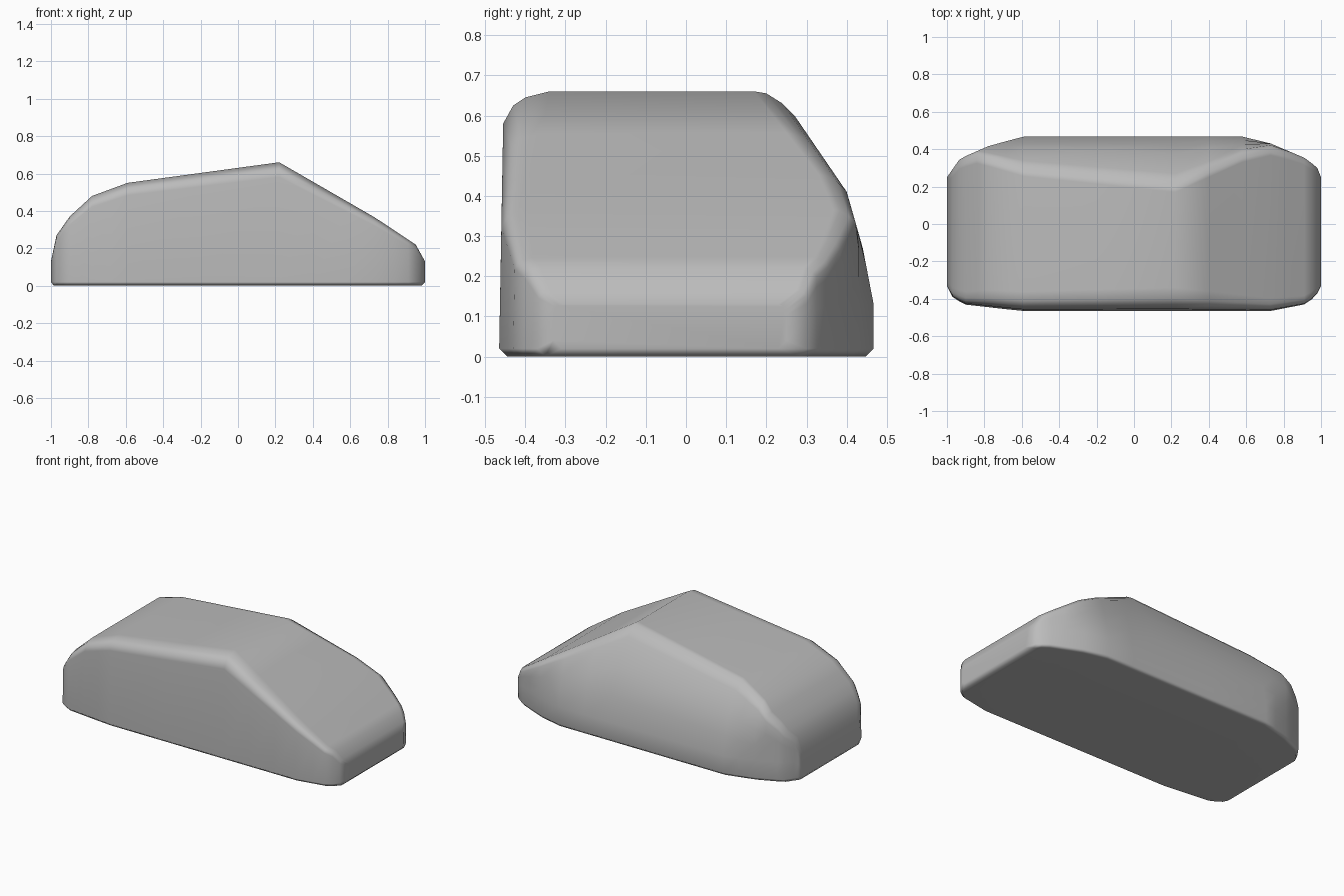
import bpy, bmesh

if "Cube" in bpy.data.objects:
    bpy.data.objects.remove(bpy.data.objects["Cube"])


def interp(points, t):
    """Piecewise linear curve lookup."""
    if t <= points[0][0]:
        return points[0][1]
    for (a, va), (b, vb) in zip(points, points[1:]):
        if t <= b:
            return va + (vb - va) * (t - a) / (b - a)
    return points[-1][1]


# Roof line, front and back plan outlines, and the lean of the back wall
roof = [(-1, .13), (-.97, .27), (-.9, .37), (-.78, .48), (-.59, .55),
        (.22, .66), (.74, .36), (.95, .22), (1, .13)]
front_plan = [(-1, .33), (-.97, .39), (-.91, .43), (-.6, .465),
              (.73, .465), (.91, .43), (.97, .39), (1, .33)]
back_plan = [(-1, .25), (-.93, .35), (-.77, .42), (-.59, .467),
             (.58, .467), (.72, .435), (.92, .35), (.98, .3), (1, .25)]
back_lean = [(.13, .467), (.27, .44), (.41, .40), (.60, .27), (.655, .2)]
CREST = .22
stations = [-1, -.985, -.97, -.935, -.9, -.84, -.78, -.68, -.59, -.2,
            CREST, .4, .58, .73, .84, .91, .95, .98, 1]


def section(x):
    """Cross-section at x: front wall, rolled top edges, leaning back wall."""
    h, f, b = interp(roof, x), interp(front_plan, x), interp(back_plan, x)
    k = h / .66
    low = .02 if abs(x) == 1 else 0
    pts = [(-f + .02, low), (-f, low + .02)]
    edge = f - .01 * k
    for inset, drop in ((0, .08), (.025, .035), (.055, .015), (.115, 0)):
        pts.append((-edge + inset * k, h - drop * k))
    wall = lambda z: min(interp(back_lean, z), b)
    top = h - .06 * k
    for inset, drop in ((.1, 0), (.07, .005), (.03, .03), (0, .06)):
        pts.append((wall(top) - inset * k, h - drop * k))
    foot = min(.13, top * .6)
    for t in (.33, .67, 1):
        z = top + (foot - top) * t
        pts.append((wall(z), z))
    pts += [(b, low + .02), (b - .02, low)]
    return [(x, y, z) for y, z in pts]


# Loft the body through the sections
bm = bmesh.new()
rings = [[bm.verts.new(p) for p in section(x)] for x in stations]
n = len(rings[0])
for r, s in zip(rings, rings[1:]):
    for i in range(n):
        j = (i + 1) % n
        bm.faces.new((r[i], r[j], s[j], s[i]))
bm.faces.new(rings[0])
bm.faces.new(rings[-1])
bmesh.ops.recalc_face_normals(bm, faces=bm.faces)
for face in bm.faces:
    face.smooth = True

# Keep the roof crest crisp
ridge = set(rings[stations.index(CREST)][5:7])
for edge in bm.edges:
    if set(edge.verts) == ridge:
        edge.smooth = False

mesh = bpy.data.meshes.new("body")
bm.to_mesh(mesh)
bm.free()
body = bpy.data.objects.new("body", mesh)
bpy.context.collection.objects.link(body)
weighted = body.modifiers.new("even_shading", "WEIGHTED_NORMAL")
weighted.keep_sharp = True

# Plain grey
grey = bpy.data.materials.new("plain grey")
grey.use_nodes = True
colour = (.5, .5, .5, 1)
grey.diffuse_color = colour
grey.node_tree.nodes["Principled BSDF"].inputs["Base Color"].default_value = colour
mesh.materials.append(grey)
